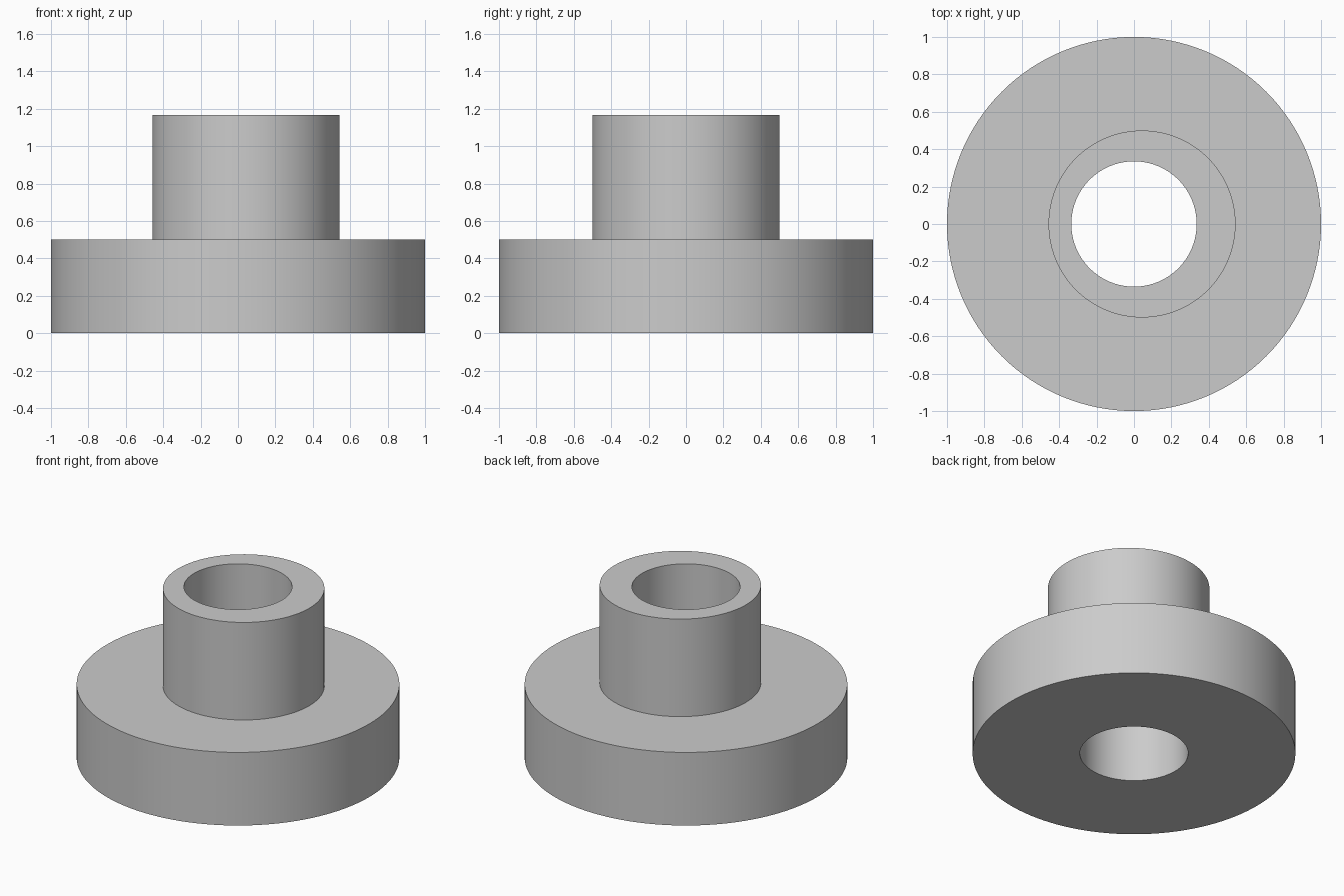
import bpy, bmesh
from math import cos, sin, pi, radians

cube = bpy.data.objects.get("Cube")
if cube:
    bpy.data.objects.remove(cube, do_unlink=True)

SIDES = 128
HUB_OFFSET = 0.043

# Plain grey metal
grey = bpy.data.materials.new("grey")
grey.use_nodes = True
colour = (0.6, 0.6, 0.6, 1)
grey.diffuse_color = colour
grey.node_tree.nodes["Principled BSDF"].inputs["Base Color"].default_value = colour


def ring(bm, radius, z, x=0):
    """A circle of vertices around a vertical axis."""
    return [bm.verts.new((x + radius * cos(2 * pi * i / SIDES),
                          radius * sin(2 * pi * i / SIDES), z))
            for i in range(SIDES)]


def bridge(bm, a, b):
    """A band of quads between two rings."""
    for i in range(SIDES):
        j = (i + 1) % SIDES
        bm.faces.new((a[i], a[j], b[j], b[i]))


# Flange, eccentric hub and central through bore as one closed skin
bm = bmesh.new()
rings = [
    ring(bm, 1.0, 0),                    # flange bottom edge
    ring(bm, 1.0, 0.5),                  # flange top edge
    ring(bm, 0.5, 0.5, HUB_OFFSET),      # hub foot
    ring(bm, 0.5, 1.167, HUB_OFFSET),    # hub top edge
    ring(bm, 0.335, 1.167),              # bore top edge
    ring(bm, 0.335, 0),                  # bore bottom edge
]
for k, lower in enumerate(rings):
    bridge(bm, lower, rings[(k + 1) % len(rings)])
bmesh.ops.recalc_face_normals(bm, faces=bm.faces)

mesh = bpy.data.meshes.new("eccentric_flanged_bushing")
bm.to_mesh(mesh)
bm.free()
mesh.materials.append(grey)
bushing = bpy.data.objects.new("eccentric_flanged_bushing", mesh)
bpy.context.collection.objects.link(bushing)

# Smooth round walls, sharp rims
bpy.ops.object.select_all(action='DESELECT')
bushing.select_set(True)
bpy.context.view_layer.objects.active = bushing
bpy.ops.object.shade_smooth_by_angle(angle=radians(30))
